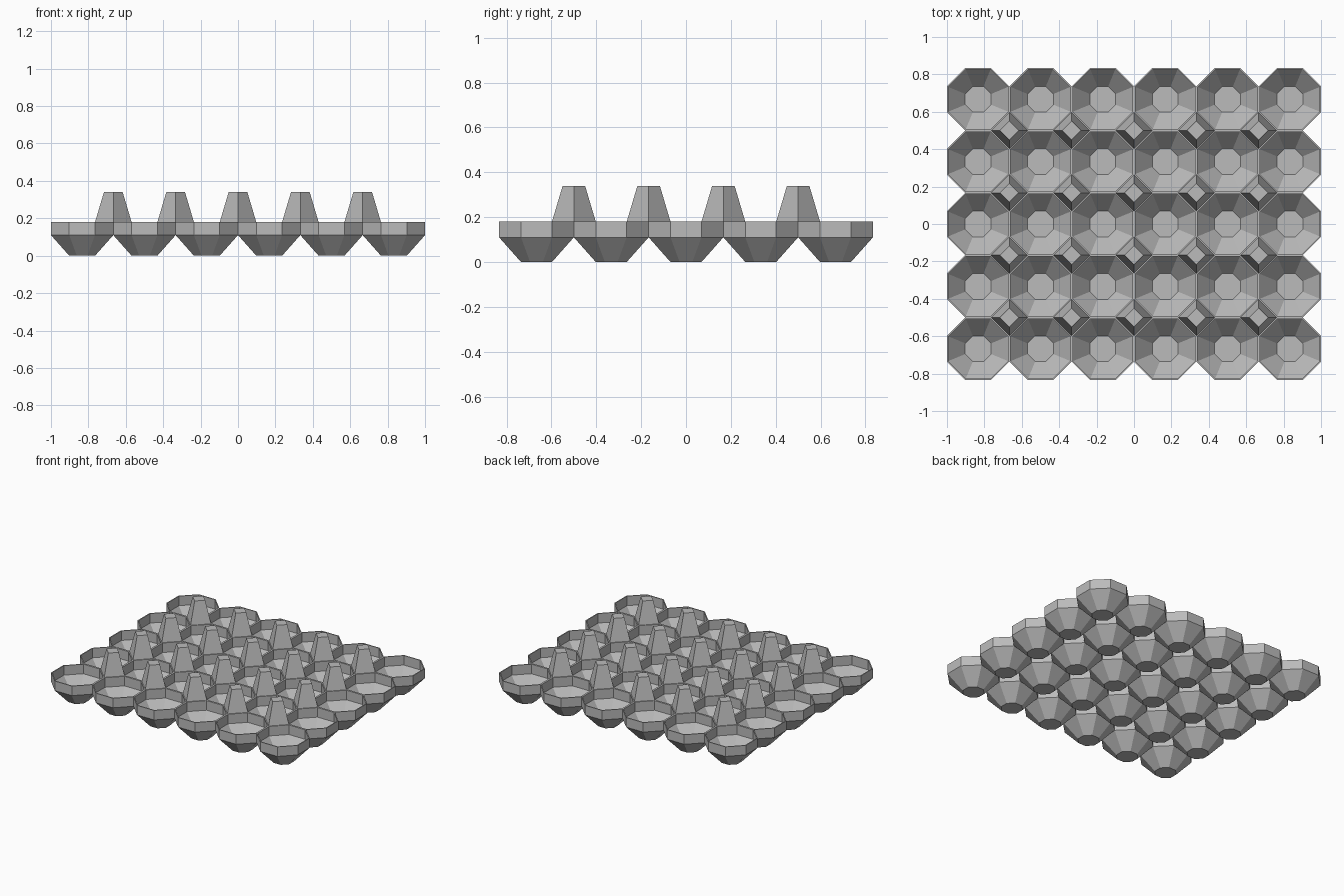
import bpy
import bmesh
from math import pi, cos, sin, tan

cube = bpy.data.objects.get("Cube")
if cube:
    bpy.data.objects.remove(cube)

PITCH = 1 / 3
COLS, ROWS = 6, 5
HALF = PITCH / 2                  # octagon apothem
SIDE = 2 * HALF * tan(pi / 8)     # octagon side length
RIM, WAIST, PEG_TOP = 0.18, 0.11, 0.34
WALL = 0.007

grey = bpy.data.materials.new("plain grey")
grey.use_nodes = True
colour = (0.5, 0.5, 0.5, 1)
grey.diffuse_color = colour
grey.node_tree.nodes["Principled BSDF"].inputs["Base Color"].default_value = colour


def loft(name, sides, turn, profile, cap_start):
    """Stack polygon rings (radius, height) into a mesh."""
    bm = bmesh.new()
    rings = []
    for r, z in profile:
        angles = [turn + 2 * pi * i / sides for i in range(sides)]
        rings.append([bm.verts.new((r * cos(a), r * sin(a), z)) for a in angles])
    for low, high in zip(rings, rings[1:]):
        for i in range(sides):
            j = (i + 1) % sides
            bm.faces.new((low[i], low[j], high[j], high[i]))
    if cap_start:
        bm.faces.new(rings[0][::-1])
    bm.faces.new(rings[-1])
    mesh = bpy.data.meshes.new(name)
    bm.to_mesh(mesh)
    bm.free()
    mesh.materials.append(grey)
    return mesh


def place_grid(name, mesh, cols, rows):
    for c in range(cols):
        for r in range(rows):
            obj = bpy.data.objects.new(f"{name}_{r + 1}_{c + 1}", mesh)
            obj.location = ((c - (cols - 1) / 2) * PITCH, (r - (rows - 1) / 2) * PITCH, 0)
            bpy.context.collection.objects.link(obj)


# Octagonal cups: outside up to the rim, then inside down to the floor
k = 1 / cos(pi / 8)
cup = loft("cup", 8, pi / 8, [
    (SIDE / 2 * k, 0), (HALF * k, WAIST), (HALF * k, RIM),
    ((HALF - WALL) * k, RIM), ((HALF - WALL) * k, WAIST),
    (SIDE / 2 * k, WALL)], True)
place_grid("cup", cup, COLS, ROWS)

# Tapered hollow pegs, open below, standing in the diamond gaps
peg = loft("peg", 4, 0, [(SIDE / 2 ** 0.5, RIM), (0.05, PEG_TOP)], False)
place_grid("peg", peg, COLS - 1, ROWS - 1)
